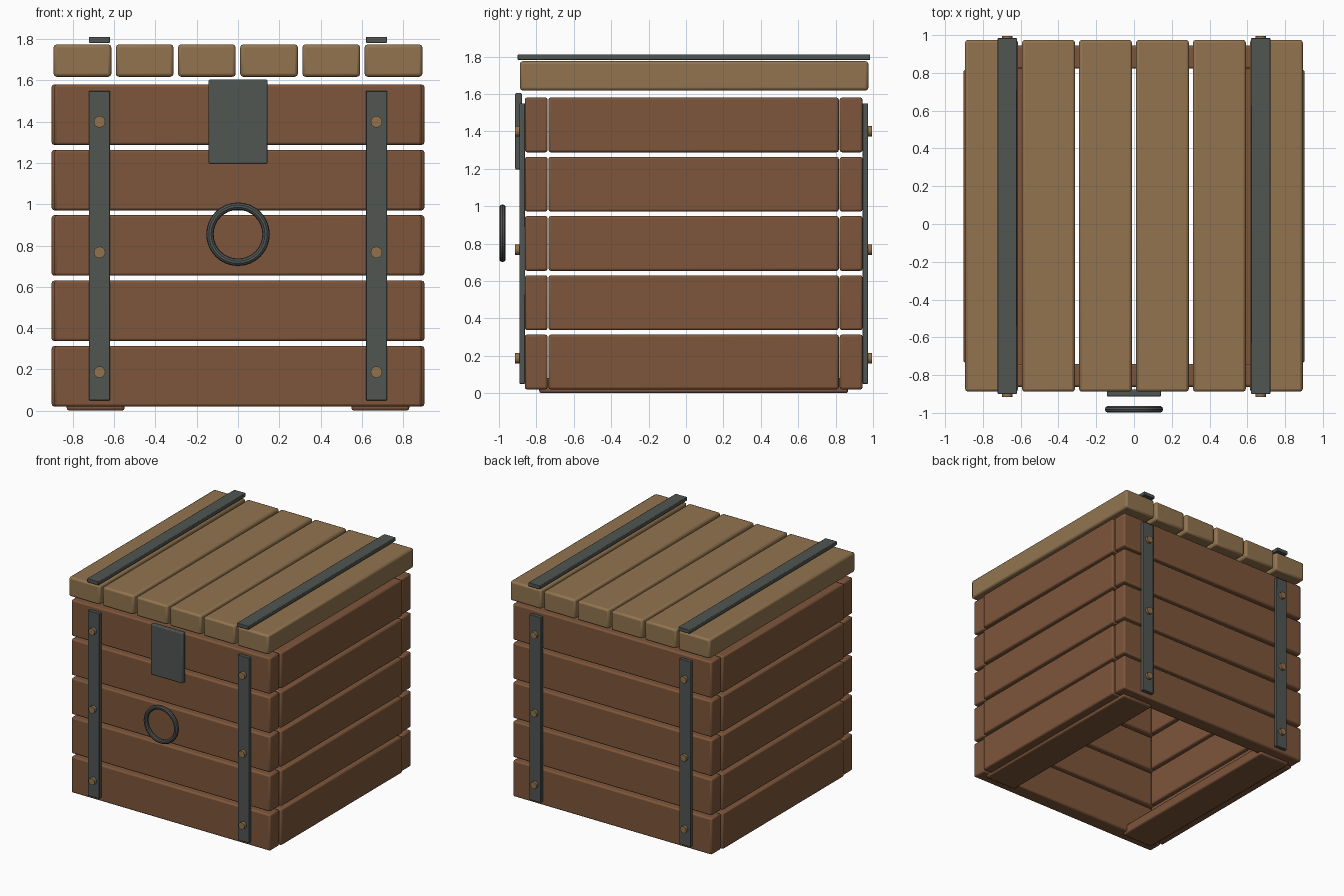
import bpy
from math import pi

if "Cube" in bpy.data.objects:
    bpy.data.objects.remove(bpy.data.objects["Cube"], do_unlink=True)


def material(name, rgb):
    m = bpy.data.materials.new(name)
    m.use_nodes = True
    m.diffuse_color = (*rgb, 1)
    bsdf = m.node_tree.nodes["Principled BSDF"]
    bsdf.inputs["Base Color"].default_value = (*rgb, 1)
    bsdf.inputs["Roughness"].default_value = 0.8
    return m


BROWN = material("brown_wood", (0.205, 0.092, 0.043))
TAN = material("tan_wood", (0.287, 0.175, 0.08))
IRON = material("dark_iron", (0.08, 0.092, 0.085))
BRASS = material("dull_brass", (0.285, 0.17, 0.075))


def finish(name, mat):
    ob = bpy.context.object
    ob.name = name
    ob.data.materials.append(mat)
    bpy.ops.object.shade_smooth_by_angle(angle=pi / 6)
    return ob


def box(name, mat, xs, ys, zs, bevel=0.012):
    """Bevelled box given by its extent on each axis."""
    spans = (xs, ys, zs)
    bpy.ops.mesh.primitive_cube_add(size=1, location=[(a + b) / 2 for a, b in spans])
    bpy.context.object.scale = [b - a for a, b in spans]
    bpy.ops.object.transform_apply(location=False, rotation=False, scale=True)
    mod = bpy.context.object.modifiers.new("soft_edges", "BEVEL")
    mod.width = bevel
    mod.segments = 2
    return finish(name, mat)


def mirrored(side, a, b):
    return tuple(sorted((side * a, side * b)))


SIDES = ((1, "left"), (-1, "right"))

# Walls: five rows of planks with open gaps
for row in range(5):
    z = 0.02 + row * 0.317
    zs = (z, z + 0.293)
    box(f"front_plank_{row + 1}", BROWN, (-0.89, 0.89), (-0.862, -0.74), zs)
    box(f"back_plank_{row + 1}", BROWN, (-0.89, 0.89), (0.822, 0.944), zs)
    for side, label in SIDES:
        box(f"{label}_plank_{row + 1}", BROWN, mirrored(side, 0.783, 0.903),
            (-0.735, 0.817), zs)

# Lid planks
for i in range(6):
    x = -0.894 + i * 0.3015
    box(f"lid_plank_{i + 1}", TAN, (x, x + 0.28), (-0.888, 0.975), (1.618, 1.775), 0.015)

for side, label in SIDES:
    # Runners under the chest
    box(f"{label}_runner", BROWN, mirrored(side, 0.55, 0.83), (-0.785, 0.867), (0, 0.08))

    # Iron straps
    xs = mirrored(side, 0.62, 0.722)
    box(f"{label}_lid_strap", IRON, xs, (-0.9, 0.985), (1.782, 1.812), 0.004)
    box(f"{label}_front_strap", IRON, xs, (-0.89, -0.86), (0.05, 1.55), 0.004)
    box(f"{label}_back_strap", IRON, xs, (0.943, 0.973), (0.05, 1.55), 0.004)

    # Studs on the front and back straps
    for face, y in (("front", -0.9), ("back", 0.98)):
        for i, z in enumerate((0.187, 0.767, 1.4)):
            bpy.ops.mesh.primitive_cylinder_add(
                vertices=16, radius=0.028, depth=0.03,
                location=(side * 0.671, y, z), rotation=(pi / 2, 0, 0))
            finish(f"{label}_{face}_stud_{i + 1}", BRASS)

# Lock plate and pull ring
box("lock_plate", IRON, (-0.143, 0.143), (-0.914, -0.877), (1.195, 1.605), 0.008)
bpy.ops.mesh.primitive_torus_add(
    major_radius=0.136, minor_radius=0.018, major_segments=32, minor_segments=10,
    location=(0, -0.981, 0.855), rotation=(pi / 2, 0, 0))
finish("pull_ring", IRON)
